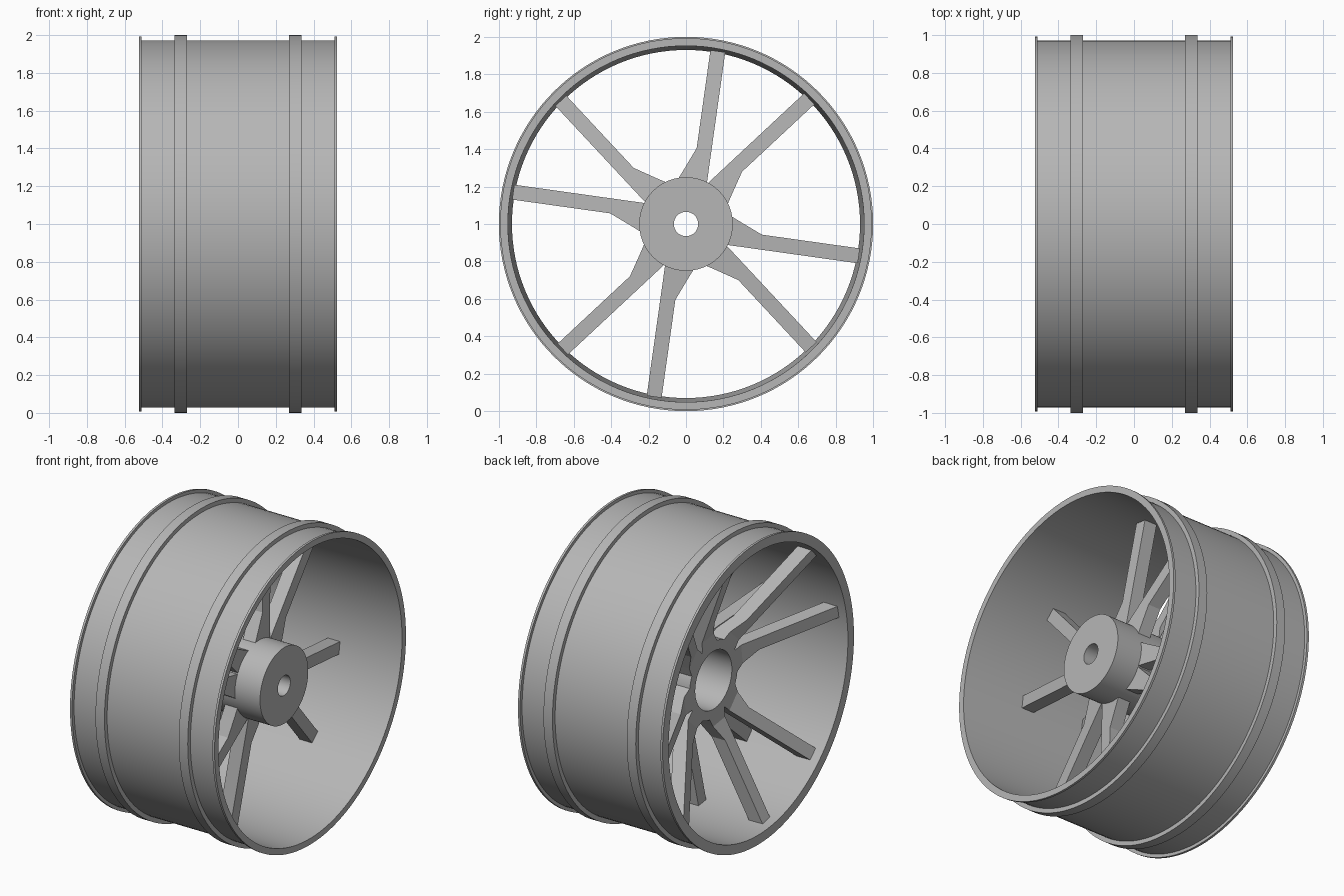
import bpy, bmesh, math

if "Cube" in bpy.data.objects:
    bpy.data.objects.remove(bpy.data.objects["Cube"])

SEG = 128
grey = bpy.data.materials.new("metal_grey")
grey.diffuse_color = (0.47, 0.47, 0.47, 1)
grey.use_nodes = True
grey.node_tree.nodes["Principled BSDF"].inputs["Base Color"].default_value = grey.diffuse_color


def finish(name, bm, smooth):
    bmesh.ops.recalc_face_normals(bm, faces=bm.faces)
    mesh = bpy.data.meshes.new(name)
    bm.to_mesh(mesh)
    bm.free()
    mesh.materials.append(grey)
    ob = bpy.data.objects.new(name, mesh)
    ob.location.z = 1
    bpy.context.collection.objects.link(ob)
    if smooth:
        bpy.ops.object.select_all(action='DESELECT')
        ob.select_set(True)
        bpy.context.view_layer.objects.active = ob
        bpy.ops.object.shade_smooth_by_angle(angle=math.radians(30))
    return ob


def lathe(name, profile):
    """Revolve a closed (x, radius) profile about the x axis."""
    bm = bmesh.new()
    rings = []
    for i in range(SEG):
        a = 2 * math.pi * i / SEG
        rings.append([bm.verts.new((x, r * math.cos(a), r * math.sin(a))) for x, r in profile])
    n = len(profile)
    for i in range(SEG):
        p, q = rings[i], rings[(i + 1) % SEG]
        for j in range(n):
            k = (j + 1) % n
            bm.faces.new((p[j], p[k], q[k], q[j]))
    return finish(name, bm, True)


def arms(name, sections):
    """Eight arms in four mirrored pairs; section = (r, t0, t1, x_back, x_front)."""
    bm = bmesh.new()
    for pair in range(4):
        for side in (1, -1):
            a = math.radians(62.5 + 90 * pair + 19.5 * side)
            loops = []
            for r, t0, t1, xb, xf in sections:
                loop = []
                for t, x in ((t0, xb), (t1, xb), (t1, xf), (t0, xf)):
                    u = t * side
                    y = r * math.cos(a) + u * math.sin(a)
                    z = r * math.sin(a) - u * math.cos(a)
                    loop.append(bm.verts.new((x, y, z)))
                loops.append(loop)
            bm.faces.new(loops[0])
            bm.faces.new(loops[-1])
            for p, q in zip(loops, loops[1:]):
                for j in range(4):
                    k = (j + 1) % 4
                    bm.faces.new((p[j], p[k], q[k], q[j]))
    return finish(name, bm, False)


# Barrel with end flanges and two raised beads, tapered inside
half = [(0.27, 0.972), (0.27, 1.0), (0.335, 1.0), (0.335, 0.972),
        (0.51, 0.972), (0.51, 0.993), (0.525, 0.993)]
outer = [(-x, r) for x, r in reversed(half)] + half
lathe("rim_barrel", outer + [(0.525, 0.952), (-0.525, 0.93)])

# Hub with axle hole and a wide bore at the rear
lathe("hub", [(-0.2, 0.19), (-0.2, 0.25), (0.335, 0.25), (0.335, 0.065),
              (0.2, 0.065), (0.2, 0.19)])

# Gusseted arms, nearly flat at the front and raked at the rear
plan = [(0.215, -0.083, 0.08), (0.3, -0.046, 0.08), (0.41, 0, 0.08), (0.938, 0, 0.08)]
front = [(r, a, b, 0.09 * (1 - r) - 0.005, 0.09 * (1 - r) + 0.085) for r, a, b in plan]
rake = [max(0, r - 0.3) * 0.42 for r, a, b in plan]
rear = [(r, a, b, -0.2 - d, -0.1 - d) for (r, a, b), d in zip(plan, rake)]
arms("front_arms", front)
arms("rear_arms", rear)
